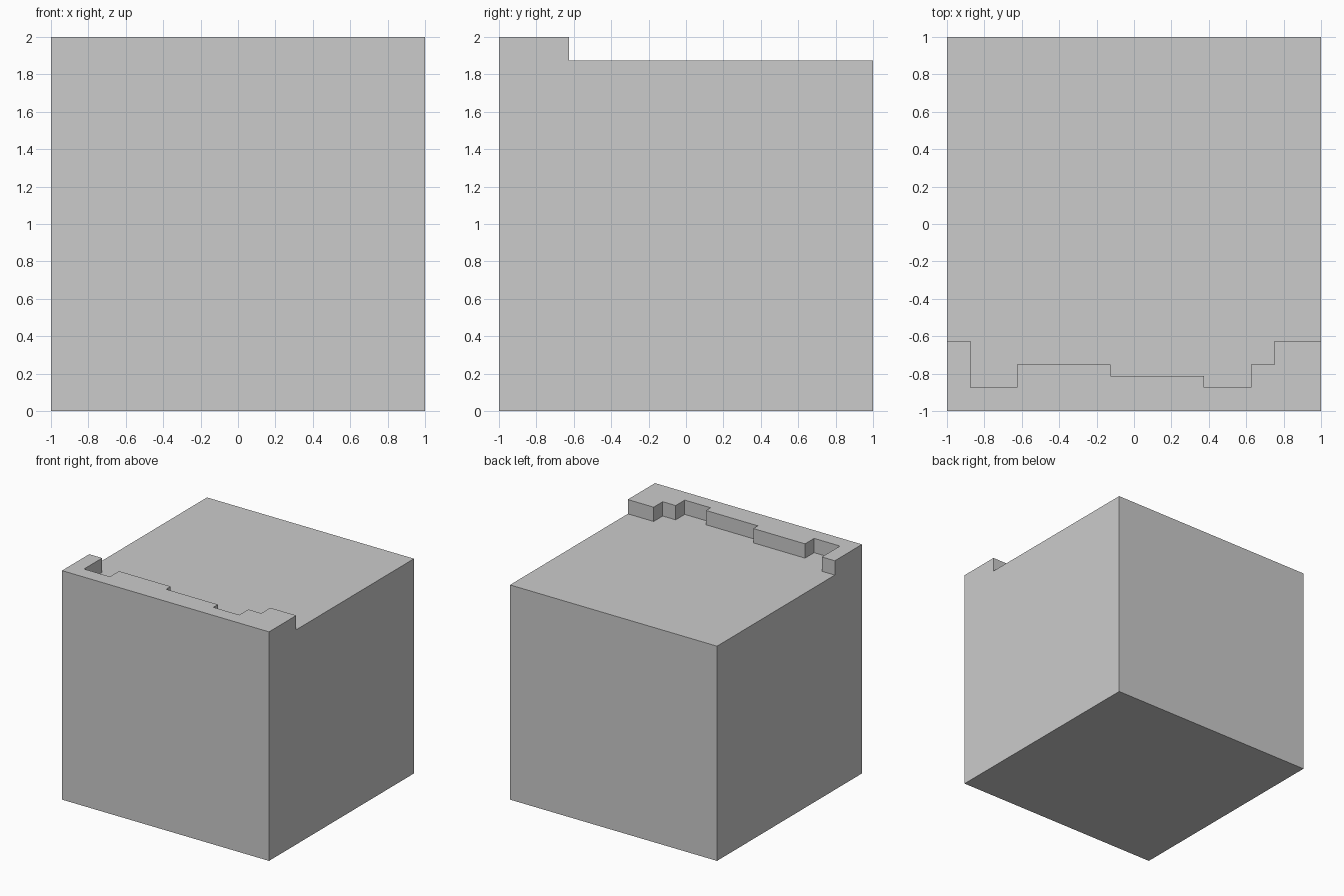
import bpy, bmesh

if "Cube" in bpy.data.objects:
    bpy.data.objects.remove(bpy.data.objects["Cube"])

# Full block, 2 x 2 x 2, standing on z = 0
bpy.ops.mesh.primitive_cube_add(size=2, location=(0, 0, 1))
block = bpy.context.object
block.name = "block_with_stepped_lip"

# Back edge of the raised lip: (x start, x end, y)
steps = [(-1.2, -0.875, -0.625), (-0.875, -0.625, -0.875), (-0.625, -0.125, -0.75),
         (-0.125, 0.375, -0.8125), (0.375, 0.625, -0.875), (0.625, 0.75, -0.75),
         (0.75, 1.2, -0.625)]
outline = [(x, y) for x0, x1, y in steps for x in (x0, x1)]
outline += [(1.2, 1.2), (-1.2, 1.2)]

# Cutter: everything behind the lip, down to the lower top surface
bm = bmesh.new()
face = bm.faces.new([bm.verts.new((x, y, 1.875)) for x, y in outline])
top = bmesh.ops.extrude_face_region(bm, geom=[face])["geom"]
bmesh.ops.translate(bm, vec=(0, 0, 0.4),
                    verts=[v for v in top if isinstance(v, bmesh.types.BMVert)])
bmesh.ops.recalc_face_normals(bm, faces=bm.faces)
mesh = bpy.data.meshes.new("lip_cutter")
bm.to_mesh(mesh)
bm.free()
cutter = bpy.data.objects.new("lip_cutter", mesh)
bpy.context.collection.objects.link(cutter)
cutter.hide_render = True

# Cut the recess, then drop the helper
cut = block.modifiers.new("recess", 'BOOLEAN')
cut.operation = 'DIFFERENCE'
cut.solver = 'EXACT'
cut.object = cutter
bpy.context.view_layer.objects.active = block
bpy.ops.object.modifier_apply(modifier=cut.name)
bpy.data.objects.remove(cutter)
